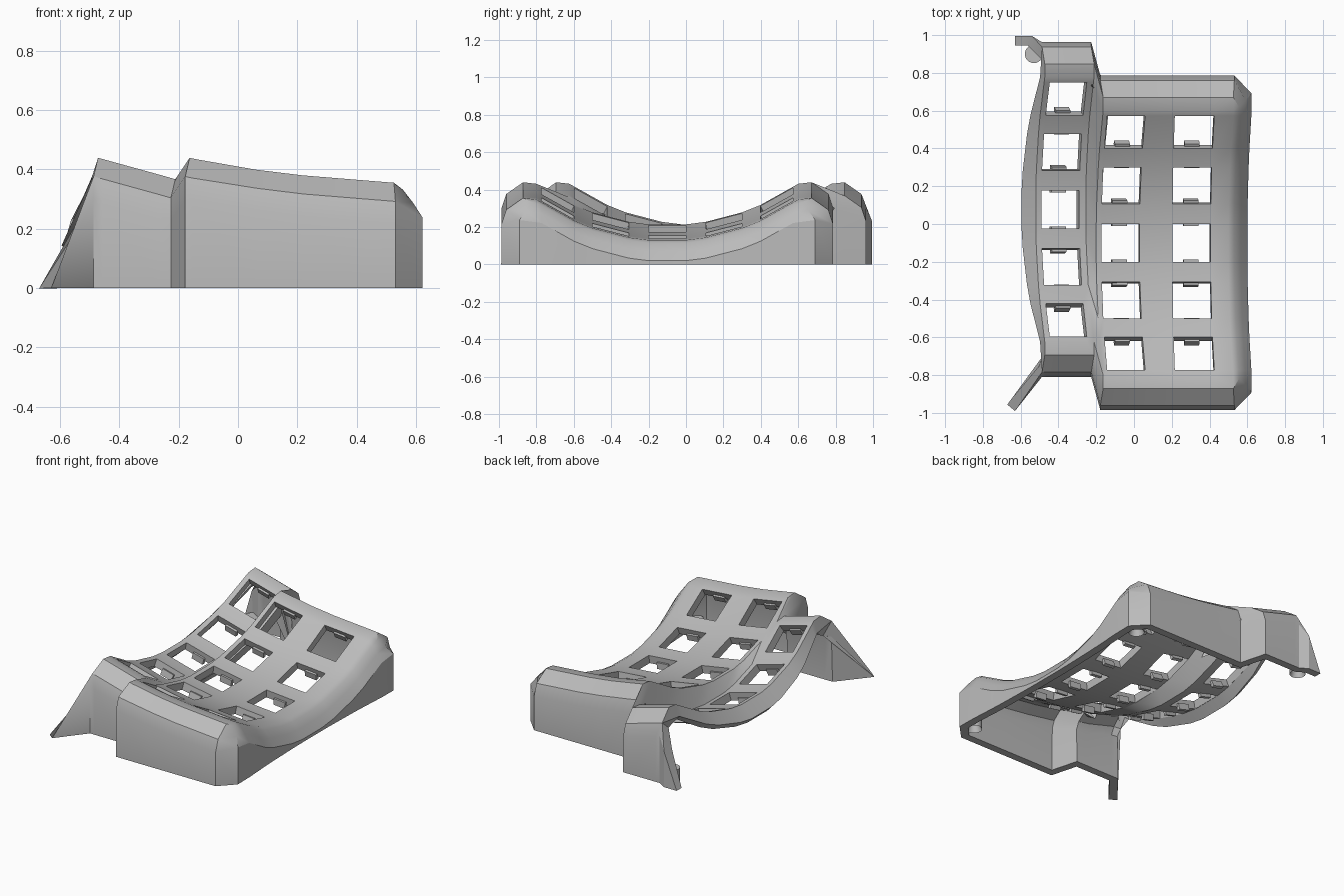
import bpy, bmesh, math
from mathutils import Matrix, Vector

cube = bpy.data.objects.get("Cube")
if cube:
    bpy.data.objects.remove(cube, do_unlink=True)

grey = bpy.data.materials.new("mid grey plastic")
grey.use_nodes = True
GREY = (0.5, 0.5, 0.5, 1)
grey.diffuse_color = GREY
grey.node_tree.nodes["Principled BSDF"].inputs["Base Color"].default_value = GREY


def make_object(name, bm):
    mesh = bpy.data.meshes.new(name)
    bm.to_mesh(mesh)
    bm.free()
    mesh.materials.append(grey)
    obj = bpy.data.objects.new(name, mesh)
    bpy.context.collection.objects.link(obj)
    bpy.ops.object.select_all(action="DESELECT")
    obj.select_set(True)
    bpy.context.view_layer.objects.active = obj
    return obj


# Key rows lie on an arc; every row gives two stations at its hole edges
RADIUS, STEP, HALF = 1.2, 0.255, 0.1


def arc(row, along):
    a = row * STEP
    return (RADIUS * math.sin(a) + along * math.cos(a),
            RADIUS * (1 - math.cos(a)) + along * math.sin(a))


stations = [arc(-2, -0.132)]
for row in range(-2, 3):
    stations += [arc(row, -HALF), arc(row, HALF)]
stations.append(arc(2, 0.132))
LIFT = stations[0][1]
LAST = len(stations) - 1

# Plate columns: x, z at the low point, lean of the arc, y of the arc centre
INNER_Y, MAIN_Y = 0.077, -0.1
columns = [(-0.52, 0.214, 0.22, INNER_Y), (-0.49, 0.206, 0.22, INNER_Y),
           (-0.29, 0.152, 0.2, INNER_Y), (-0.255, 0.142, 0.2, INNER_Y),
           (-0.2, 0.214, 0.17, MAIN_Y), (-0.172, 0.209, 0.15, MAIN_Y),
           (0.029, 0.174, 0.15, MAIN_Y), (0.204, 0.155, 0.06, MAIN_Y),
           (0.405, 0.138, 0.1, MAIN_Y), (0.5, 0.13, 0.12, MAIN_Y)]
HOLE_COLUMNS = (1, 5, 7)


def plate_point(col, st):
    x, z, lean, cy = col
    return Vector((x + lean * st[1], cy + st[0], z + st[1]))


bm = bmesh.new()


def vert(p):
    return bm.verts.new(p)


def face(*vs):
    unique = list(dict.fromkeys(vs))
    if len(unique) > 2:
        return bm.faces.new(unique)


def strips(chains):
    for a, b in zip(chains, chains[1:]):
        for k in range(len(a) - 1):
            face(a[k], a[k + 1], b[k + 1], b[k])


# Plate with key openings
grid = [[vert(plate_point(c, s)) for s in stations] for c in columns]
top_face = None
for i in range(len(columns) - 1):
    for j in range(LAST):
        if i in HOLE_COLUMNS and j % 2 == 1:
            continue
        f = face(grid[i][j], grid[i + 1][j], grid[i + 1][j + 1], grid[i][j + 1])
        top_face = top_face or f

# Sloping lip on the open side
lip = [vert(v.co + Vector((-0.075 + 0.05 * s[1] / LIFT, 0, -0.07)))
       for v, s in zip(grid[0], stations)]
strips([lip, grid[0]])


# End walls with a rounded shoulder
def end_chain(start, side):
    p = start.co
    dx = -0.015 if p.x < 0 else 0.005
    return [start, vert(p + Vector((0, 0.07 * side, 0.008))),
            vert(p + Vector((dx, 0.16 * side, -0.055))),
            vert(p + Vector((dx, 0.185 * side, -0.13))),
            vert((p.x + dx, p.y + 0.185 * side, 0))]


front = [end_chain(c[0], -1) for c in grid]
back = [end_chain(c[LAST], 1) for c in grid]
strips(front)
strips(back)

# Outer side wall with bevelled corners
side_wall = []
for j, start in enumerate(grid[-1]):
    p, t = start.co, stations[j][1] / LIFT
    out = -0.09 if j == 0 else 0.09 if j == LAST else 0
    foot = 0.6 + 0.023 * t
    side_wall.append([start, vert(p + Vector((0.03, out * 0.2, -0.015))),
                      vert(p + Vector((0.065, out * 0.6, -0.06))),
                      vert((foot, p.y + out, max(p.z - 0.11, 0.02))),
                      vert((foot, p.y + out, 0))])
strips([front[-1]] + side_wall + [back[-1]])

# Triangular wings that brace the open side
f, b = front[0], back[0]
face(lip[0], f[0], f[1], f[2])
face(lip[LAST], b[0], b[1], b[2])
tip = vert((-0.63, -0.99, 0))
face(f[2], f[3], tip)
face(f[3], f[4], tip)
knee_top, knee_foot = vert((-0.54, 0.995, 0.23)), vert((-0.54, 0.995, 0))
face(b[2], b[3], knee_top)
face(b[3], b[4], knee_foot, knee_top)
face(knee_top, knee_foot, vert((-0.63, 0.995, 0)))

bmesh.ops.recalc_face_normals(bm, faces=bm.faces)
top_face.normal_update()
if top_face.normal.z < 0:
    bmesh.ops.reverse_faces(bm, faces=bm.faces)

shell = make_object("curved_key_shell", bm)
solid = shell.modifiers.new("thickness", "SOLIDIFY")
solid.thickness = 0.05
solid.offset = -1
solid.use_even_offset = True
bpy.ops.object.modifier_apply(modifier=solid.name)
bpy.ops.object.shade_smooth_by_angle(angle=math.radians(28))

# Clip tabs at the lower rim of each opening
bm = bmesh.new()
for i in HOLE_COLUMNS:
    xa, za, lean, cy = columns[i]
    xb, zb = columns[i + 1][:2]
    tilt = math.atan2(za - zb, xb - xa)
    for row in range(-2, 3):
        y, z = arc(row, 0)
        frame = (Matrix.Translation(((xa + xb) / 2 + lean * z, cy + y, (za + zb) / 2 + z))
                 @ Matrix.Rotation(tilt, 4, "Y") @ Matrix.Rotation(row * STEP, 4, "X"))
        for side in (-1, 1):
            bmesh.ops.create_cube(bm, size=1, matrix=frame
                                  @ Matrix.Translation((0, side * 0.1, -0.05))
                                  @ Matrix.Diagonal((0.08, 0.022, 0.04, 1)))
make_object("clip_tabs", bm)

# Hollow screw posts standing on the floor
for name, x, y in (("rear_wing_post", -0.53, 0.9), ("rear_corner_post", 0.535, 0.66),
                   ("front_corner_post", 0.535, -0.86)):
    bm = bmesh.new()
    bmesh.ops.create_cone(bm, cap_ends=True, segments=24, radius1=0.048, radius2=0.048,
                          depth=0.09, matrix=Matrix.Translation((x, y, 0.045)))
    bm.normal_update()
    base = [f for f in bm.faces if f.normal.z < -0.9]
    bmesh.ops.inset_region(bm, faces=base, thickness=0.022)
    bmesh.ops.translate(bm, verts=base[0].verts, vec=(0, 0, 0.06))
    make_object(name, bm)
    bpy.ops.object.shade_smooth_by_angle(angle=math.radians(30))
